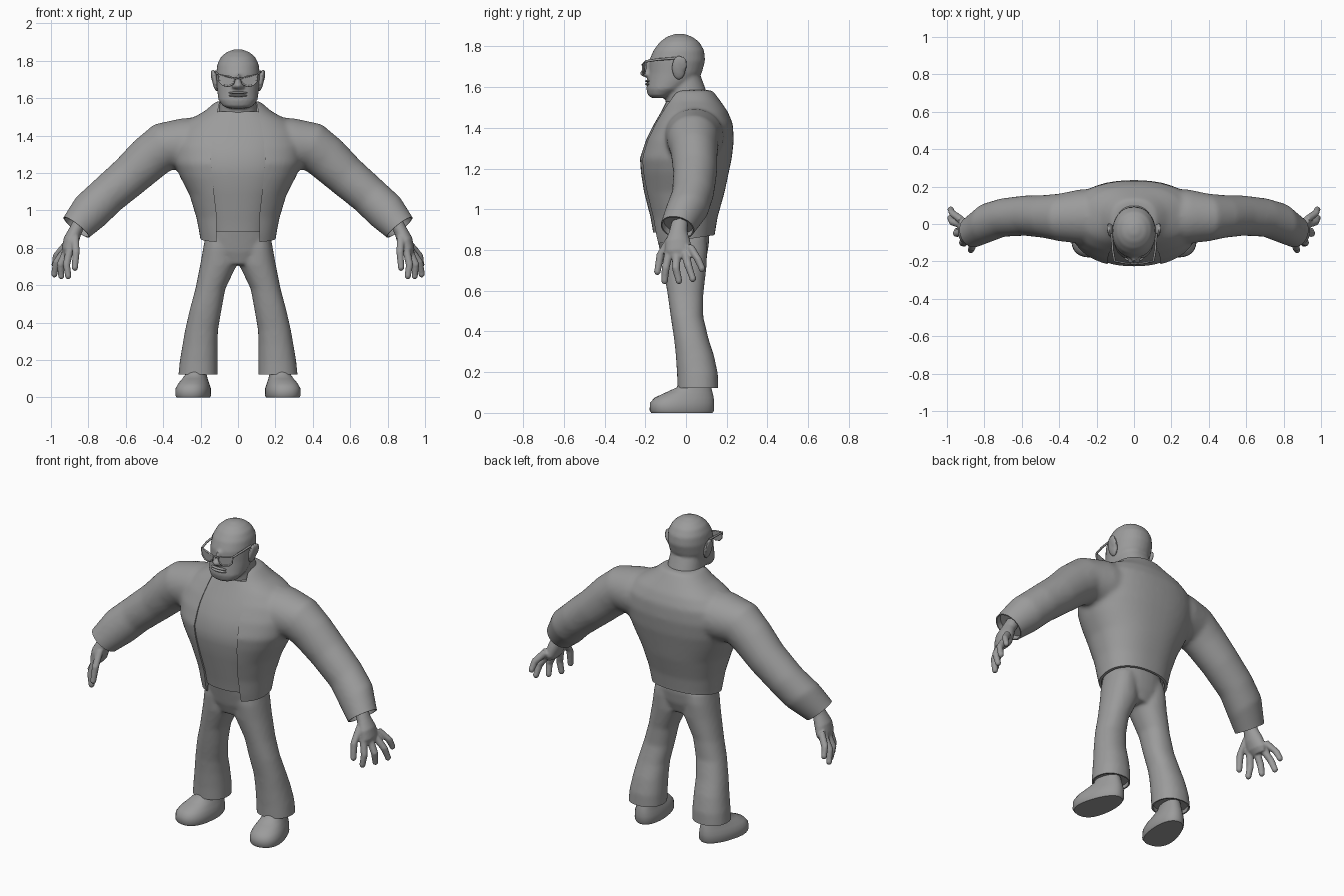
import bpy, bmesh, math
from mathutils import Vector, Matrix

if "Cube" in bpy.data.objects:
    bpy.data.objects.remove(bpy.data.objects["Cube"])

grey = bpy.data.materials.new("plain grey")
grey.diffuse_color = (0.33, 0.33, 0.33, 1)
grey.use_nodes = True
grey.node_tree.nodes["Principled BSDF"].inputs["Base Color"].default_value = grey.diffuse_color


def ring(bm, c, u, v, n, p):
    out = []
    for i in range(n):
        t = 2 * math.pi * i / n
        k, s = math.cos(t), math.sin(t)
        k = math.copysign(abs(k) ** (2 / p), k)
        s = math.copysign(abs(s) ** (2 / p), s)
        out.append(bm.verts.new(Vector(c) + u * k + v * s))
    return out


def skin(bm, rings):
    n = len(rings[0])
    for a, b in zip(rings, rings[1:]):
        for i in range(n):
            bm.faces.new((a[i], a[(i + 1) % n], b[(i + 1) % n], b[i]))
    bm.faces.new(rings[0][::-1])
    bm.faces.new(rings[-1])


def stack(bm, rows, n=32, p=2.2):
    """Horizontal ovals: (z, x centre, x radius, y front, y back)."""
    skin(bm, [ring(bm, (xc, (f + b) / 2, z), Vector((rx, 0, 0)),
                   Vector((0, (b - f) / 2, 0)), n, p) for z, xc, rx, f, b in rows])


def tube(bm, rows, side=1, n=16, p=2):
    """Ovals along a path: (x, y, z, radius in the xz plane, radius in y)."""
    pts = [Vector((r[0] * side, r[1], r[2])) for r in rows]
    rings = []
    for i, r in enumerate(rows):
        d = pts[min(i + 1, len(pts) - 1)] - pts[max(i - 1, 0)]
        u = d.cross(Vector((0, 1, 0))).normalized()
        rings.append(ring(bm, pts[i], u * r[3], Vector((0, r[4], 0)), n, p))
    skin(bm, rings)


def ball(bm, c, r, rot=0, axis='Y'):
    m = Matrix.Translation(c) @ Matrix.Rotation(rot, 4, axis) @ Matrix.Diagonal((*r, 1))
    bmesh.ops.create_uvsphere(bm, u_segments=20, v_segments=12, radius=1, matrix=m)


def finish(bm, name, angle=35):
    bmesh.ops.recalc_face_normals(bm, faces=bm.faces[:])
    me = bpy.data.meshes.new(name)
    bm.to_mesh(me)
    bm.free()
    ob = bpy.data.objects.new(name, me)
    bpy.context.collection.objects.link(ob)
    me.materials.append(grey)
    shade(ob, angle)
    return ob


def shade(ob, angle=35):
    ob.data.shade_smooth()
    ob.data.set_sharp_from_angle(angle=math.radians(angle))


def bake(ob):
    dg = bpy.context.evaluated_depsgraph_get()
    me = bpy.data.meshes.new_from_object(ob.evaluated_get(dg))
    ob.modifiers.clear()
    ob.data = me
    me.materials.clear()
    me.materials.append(grey)
    shade(ob)


def fuse(ob, voxel, rounds):
    m = ob.modifiers.new("fuse", 'REMESH')
    m.mode, m.voxel_size = 'VOXEL', voxel
    s = ob.modifiers.new("soften", 'SMOOTH')
    s.factor, s.iterations = 0.5, rounds
    bake(ob)


def hems(ob, planes, lip=0.9, depth=0.03):
    """Cut cloth ends flat and hollow them out."""
    bm = bmesh.new()
    bm.from_mesh(ob.data)
    for co, no in planes:
        no = Vector(no).normalized()
        cut = bmesh.ops.bisect_plane(bm, geom=bm.verts[:] + bm.edges[:] + bm.faces[:],
                                     plane_co=co, plane_no=no, clear_outer=True)
        edges = [e for e in cut['geom_cut'] if isinstance(e, bmesh.types.BMEdge)]
        faces = bmesh.ops.edgeloop_fill(bm, edges=edges)['faces']
        for scale, move in ((lip, 0), (0.97, depth)):
            faces = bmesh.ops.extrude_discrete_faces(bm, faces=faces)['faces']
            for f in faces:
                c = f.calc_center_median()
                for v in f.verts:
                    v.co = c + (v.co - c) * scale - no * move
    bmesh.ops.recalc_face_normals(bm, faces=bm.faces[:])
    bm.to_mesh(ob.data)
    bm.free()
    shade(ob)


# Jacket: torso and sleeves fused into one cloth
TORSO = [(.76, .19, -.14, .13), (.87, .205, -.165, .14), (.96, .222, -.178, .155),
         (1.085, .26, -.21, .19), (1.18, .31, -.225, .21), (1.25, .34, -.23, .225),
         (1.34, .35, -.20, .235), (1.42, .33, -.16, .23), (1.48, .27, -.125, .205),
         (1.53, .18, -.1, .17), (1.585, .115, -.075, .13)]
SLEEVE = [(.18, .04, 1.36, .14, .15), (.29, .04, 1.355, .138, .145), (.40, .035, 1.34, .13, .127),
          (.475, .04, 1.28, .122, .115), (.577, .045, 1.185, .112, .108),
          (.70, .035, 1.08, .106, .103), (.79, .005, .995, .108, .106),
          (.865, -.04, .91, .088, .09), (.91, -.065, .86, .08, .08)]
bm = bmesh.new()
stack(bm, [(z, 0, rx, f, b) for z, rx, f, b in TORSO], 48, 2.3)
for s in (1, -1):
    tube(bm, SLEEVE, s, 32)
jacket = finish(bm, "jacket")
fuse(jacket, 0.013, 8)
hems(jacket, [((s * .865, -.04, .91), (s * .6, -.2, -.77)) for s in (1, -1)]
     + [((0, 0, .852), (0, .15, -1))], .92)

# Open jacket front
EDGE = [(.115, .6), (.115, .98), (.13, 1.11), (.145, 1.25), (.137, 1.38), (.115, 1.5), (.1, 1.57), (.1, 1.75)]
bm = bmesh.new()
outline = EDGE + [(-x, z) for x, z in reversed(EDGE)]
front = [bm.verts.new((x, -.5, z)) for x, z in outline]
back = [bm.verts.new((x, -.02, z)) for x, z in outline]
skin(bm, [front, back])
cutter = finish(bm, "opening_cutter")
cutter.hide_render = True
m = jacket.modifiers.new("opening", 'BOOLEAN')
m.operation, m.object, m.solver = 'DIFFERENCE', cutter, 'EXACT'
bake(jacket)
bpy.data.objects.remove(cutter)

# Shirt under the jacket
bm = bmesh.new()
stack(bm, [(max(z, .885), 0, min(rx * .8, .26), f + .004, min(b - .03, .1))
           for z, rx, f, b in TORSO[1:-1]], 48, 2.3)
finish(bm, "shirt")

# Trousers
LEG = [(.86, .09, .085, -.115, .1), (.80, .10, .086, -.12, .105), (.71, .104, .098, -.112, .1),
       (.58, .148, .08, -.09, .085), (.47, .173, .085, -.075, .085), (.36, .195, .088, -.058, .112),
       (.28, .203, .094, -.05, .138), (.19, .210, .102, -.044, .157), (.12, .214, .105, -.042, .159),
       (.06, .215, .105, -.042, .159)]
bm = bmesh.new()
stack(bm, [(.71, 0, .1, -.1, .08), (.78, 0, .17, -.125, .105), (.85, 0, .178, -.14, .115),
           (.92, 0, .165, -.155, .11)])
for s in (1, -1):
    stack(bm, [(z, s * xc, rx, f, b) for z, xc, rx, f, b in LEG])
trousers = finish(bm, "trousers")
fuse(trousers, 0.011, 6)
hems(trousers, [((0, 0, .122), (0, 0, -1)), ((0, 0, .903), (0, 0, 1))], .92, .02)

# Shoes, wide at the toe and turned out
SHOE = [(0, .086, -.172, .132), (.012, .092, -.18, .14), (.05, .09, -.178, .14), (.075, .08, -.155, .138),
        (.1, .068, -.1, .132), (.125, .058, -.045, .125), (.16, .052, -.03, .115)]
for s, side in ((1, "left"), (-1, "right")):
    bm = bmesh.new()
    stack(bm, [(z, 0, rx, f, b) for z, rx, f, b in SHOE], 32, 2.3)
    for v in bm.verts:
        v.co.x *= .95 - v.co.y * 1.0
    bmesh.ops.rotate(bm, verts=bm.verts[:], cent=(0, 0, 0), matrix=Matrix.Rotation(s * .2, 3, 'Z'))
    bmesh.ops.translate(bm, verts=bm.verts[:], vec=(s * .23, 0, 0))
    finish(bm, side + "_shoe", 50)

# Hands with four fingers and a thumb
PALM = [(.845, -.03, .94, .035, .04), (.87, -.038, .89, .036, .045), (.892, -.04, .84, .042, .062),
        (.908, -.035, .79, .036, .068), (.918, -.03, .76, .02, .05)]
FINGERS = [((.895, -.08, .81), (.917, -.1, .71), (.908, -.105, .65)),
           ((.912, -.045, .79), (.95, -.05, .71), (.945, -.035, .65)),
           ((.92, -.005, .79), (.972, .012, .72), (.982, .033, .66)),
           ((.92, .02, .815), (.972, .058, .755), (.98, .078, .71)),
           ((.872, -.075, .86), (.866, -.125, .78), (.872, -.14, .695))]
for s, side in ((1, "left"), (-1, "right")):
    bm = bmesh.new()
    tube(bm, PALM, s, 20)
    for a, b, c in FINGERS:
        tube(bm, [(*a, .022, .022), (*b, .02, .02), (*c, .017, .017)], s, 12)
        ball(bm, (c[0] * s, c[1], c[2]), (.017, .017, .019))
    hand = finish(bm, side + "_hand")
    fuse(hand, 0.006, 4)

# Head and neck
bm = bmesh.new()
stack(bm, [(1.45, 0, .1, -.09, .1), (1.53, 0, .102, -.1, .112), (1.58, 0, .098, -.105, .1),
           (1.66, 0, .09, -.1, .07)])
stack(bm, [(1.546, 0, .055, -.17, -.09), (1.56, 0, .082, -.187, -.06), (1.59, 0, .104, -.195, .0),
           (1.63, 0, .11, -.19, .05), (1.67, 0, .113, -.184, .078), (1.73, 0, .117, -.18, .094),
           (1.78, 0, .111, -.16, .089), (1.82, 0, .092, -.13, .066), (1.845, 0, .063, -.097, .034),
           (1.861, 0, .022, -.055, -.008)], 32, 2.1)
ball(bm, (0, -.197, 1.668), (.024, .03, .02))
ball(bm, (0, -.186, 1.70), (.014, .022, .035))
for s in (1, -1):
    ball(bm, (s * .02, -.192, 1.664), (.015, .018, .013))
head = finish(bm, "head")
fuse(head, 0.008, 5)

# Lips
bm = bmesh.new()
for z, r in ((1.629, .007), (1.614, .008)):
    ball(bm, (0, -.183, z), (.05, .018, r))
finish(bm, "lips")

# Ears
for s, side in ((1, "left"), (-1, "right")):
    bm = bmesh.new()
    ball(bm, (s * .123, -.035, 1.695), (.016, .035, .06), s * .18)
    ball(bm, (s * .134, -.02, 1.712), (.01, .026, .04), s * .18)
    fuse(finish(bm, side + "_ear"), 0.006, 3)

# Glasses: lenses, rims, bridge and temples
LENS = [(.016, 1.705), (.05, 1.716), (.104, 1.727), (.1, 1.69), (.08, 1.67), (.05, 1.664), (.026, 1.676)]
bend = lambda x: -.212 + 1.3 * x * x
bm = bmesh.new()
for s in (1, -1):
    a = [bm.verts.new((s * x, bend(x) - .002, z)) for x, z in LENS]
    b = [bm.verts.new((s * x, bend(x) + .004, z)) for x, z in LENS]
    skin(bm, [a, b])
finish(bm, "lenses")


def wire(name, paths, r):
    cu = bpy.data.curves.new(name, 'CURVE')
    cu.dimensions, cu.bevel_depth, cu.bevel_resolution, cu.use_fill_caps = '3D', r, 2, True
    for pts, closed in paths:
        sp = cu.splines.new('POLY')
        sp.points.add(len(pts) - 1)
        for p, co in zip(sp.points, pts):
            p.co = (*co, 1)
        sp.use_cyclic_u = closed
    cu.materials.append(grey)
    bpy.context.collection.objects.link(bpy.data.objects.new(name, cu))


wire("glasses_rims", [([(s * x, bend(x), z) for x, z in LENS], True) for s in (1, -1)]
     + [([(-.016, -.212, 1.705), (0, -.214, 1.709), (.016, -.212, 1.705)], False)], .005)
wire("glasses_temples", [([(s * .104, -.198, 1.726), (s * .114, -.14, 1.735), (s * .12, -.05, 1.742)], False)
                         for s in (1, -1)], .006)
